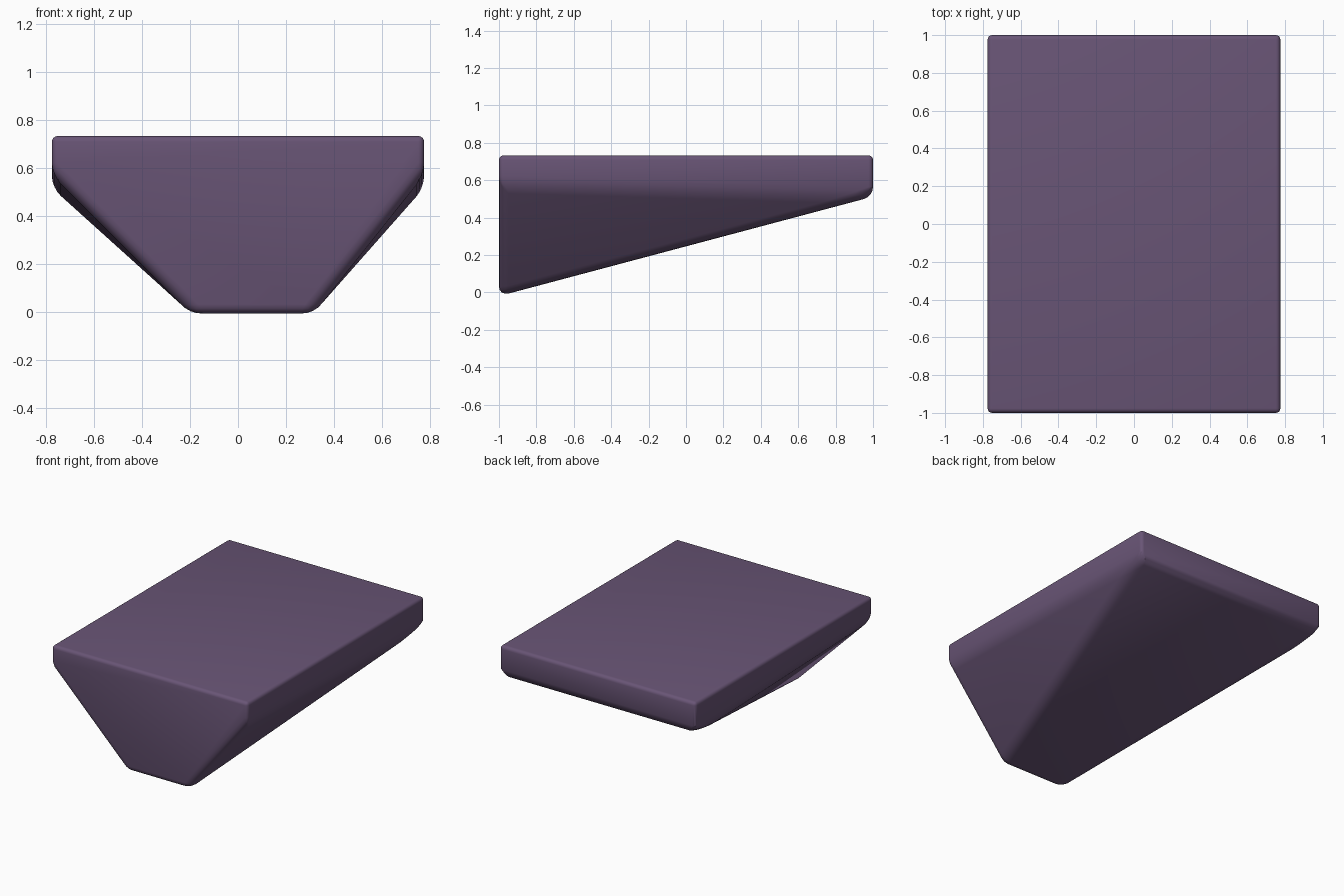
import bpy, bmesh

if "Cube" in bpy.data.objects:
    bpy.data.objects.remove(bpy.data.objects["Cube"])

# Wedge body: straight top slab tapering to an off-centre lower front edge
W, TOP, SIDE, LOW, BACK = 0.775, 0.732, 0.57, -0.02, 0.512
points = [(s * W, y, TOP) for s in (-1, 1) for y in (-1, 1)]
points += [(s * W, -1, SIDE) for s in (-1, 1)]
points += [(s * W, 1, BACK) for s in (-1, 1)]
points += [(-0.185, -1, LOW), (0.305, -1, LOW)]

bm = bmesh.new()
for p in points:
    bm.verts.new(p)
bmesh.ops.convex_hull(bm, input=bm.verts)
bmesh.ops.dissolve_limit(bm, angle_limit=0.01, verts=bm.verts, edges=bm.edges)
bmesh.ops.recalc_face_normals(bm, faces=bm.faces)

# Softer rounding on the lower edges, tight rounding elsewhere
weight = bm.edges.layers.float.new("bevel_weight_edge")
for e in bm.edges:
    a, b = (v.co for v in e.verts)
    upright = abs(a.x - b.x) < 0.01 and abs(a.y - b.y) < 0.01
    tight = (a.z + b.z) / 2 > 0.7 or upright
    e[weight] = 0.4 if tight else 0.85

mesh = bpy.data.meshes.new("wedge_body")
bm.to_mesh(mesh)
bm.free()
body = bpy.data.objects.new("wedge_body", mesh)
bpy.context.collection.objects.link(body)

bevel = body.modifiers.new("rounded_edges", 'BEVEL')
bevel.limit_method = 'WEIGHT'
bevel.width = 0.06
bevel.segments = 4

# Muted purple finish, smooth rounded edges
mat = bpy.data.materials.new("muted_purple")
mat.diffuse_color = (0.14, 0.09, 0.18, 1)
mat.use_nodes = True
mat.node_tree.nodes["Principled BSDF"].inputs["Base Color"].default_value = mat.diffuse_color
mesh.materials.append(mat)
bpy.context.view_layer.objects.active = body
body.select_set(True)
bpy.ops.object.modifier_apply(modifier=bevel.name)
bpy.ops.object.shade_smooth_by_angle(angle=0.6)
